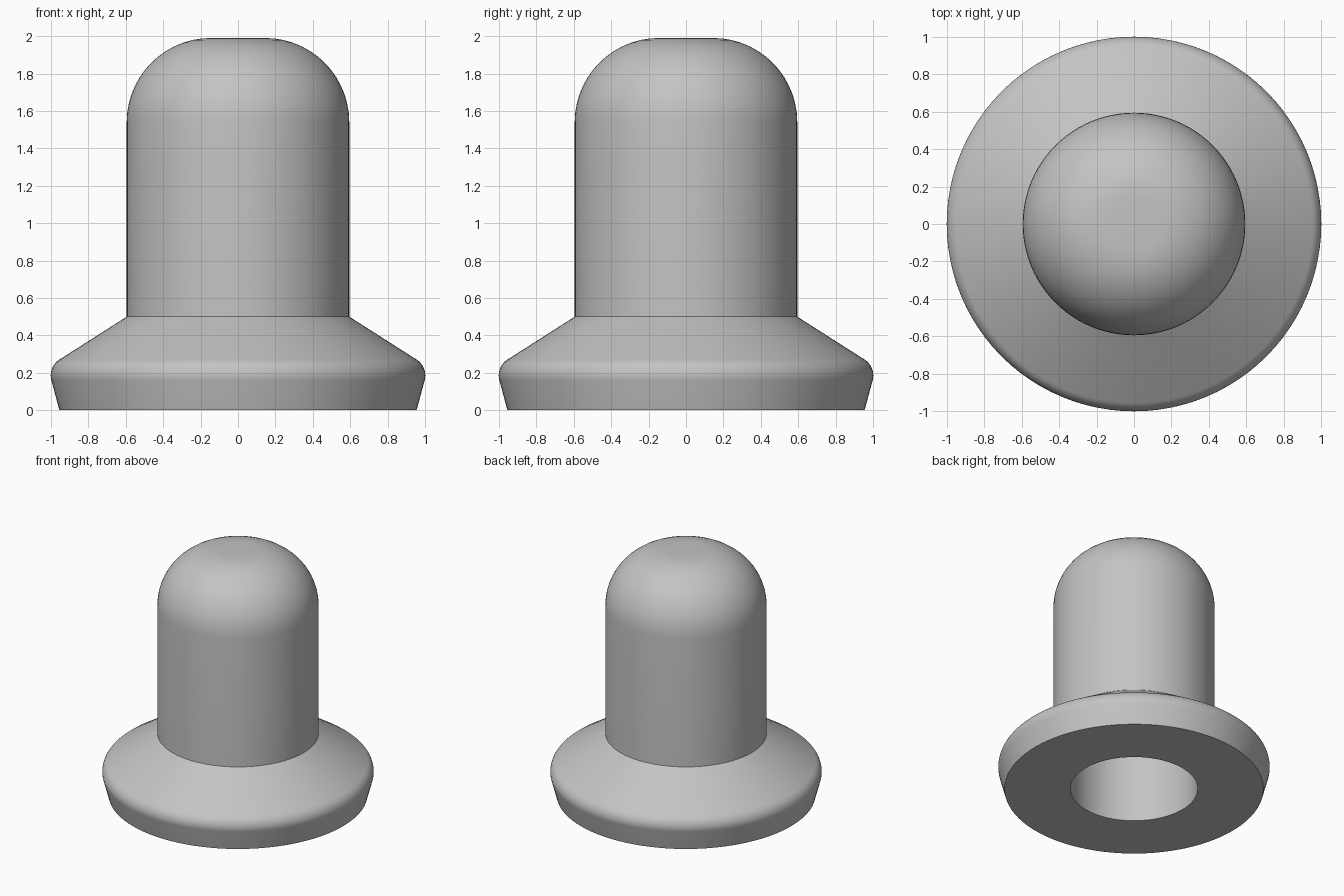
import bpy, bmesh, math
from mathutils import Vector

cube = bpy.data.objects.get("Cube")
if cube:
    bpy.data.objects.remove(cube)

SEGMENTS = 96

grey = bpy.data.materials.new("plain grey")
grey.use_nodes = True
colour = (0.55, 0.55, 0.55, 1)
grey.diffuse_color = colour
grey.node_tree.nodes["Principled BSDF"].inputs["Base Color"].default_value = colour


def round_profile(corners, steps=14):
    """Turn (radius, height, fillet) corners into a profile with round fillets."""
    points = []
    for i, (x, z, r) in enumerate(corners):
        p = Vector((x, z))
        if r == 0:
            points.append(p)
            continue
        a = (Vector(corners[i - 1][:2]) - p).normalized()
        b = (Vector(corners[i + 1][:2]) - p).normalized()
        half = a.angle(b) / 2
        centre = p + (a + b).normalized() * r / math.sin(half)
        start = p + a * r / math.tan(half) - centre
        end = p + b * r / math.tan(half) - centre
        sweep = start.angle(end)
        for k in range(steps + 1):
            t = k / steps
            points.append(centre + (start * math.sin((1 - t) * sweep)
                                    + end * math.sin(t * sweep)) / math.sin(sweep))
    return points


def lathe(name, corners):
    """Spin a closed profile around the z axis."""
    bm = bmesh.new()
    verts = [bm.verts.new((p.x, 0, p.y)) for p in round_profile(corners)]
    edges = [bm.edges.new(pair) for pair in zip(verts, verts[1:])]
    bmesh.ops.spin(bm, geom=verts + edges, cent=(0, 0, 0), axis=(0, 0, 1),
                   angle=math.tau, steps=SEGMENTS, use_duplicate=False)
    bmesh.ops.remove_doubles(bm, verts=bm.verts, dist=0.0001)
    bmesh.ops.recalc_face_normals(bm, faces=bm.faces)
    mesh = bpy.data.meshes.new(name)
    bm.to_mesh(mesh)
    bm.free()
    mesh.materials.append(grey)
    obj = bpy.data.objects.new(name, mesh)
    bpy.context.collection.objects.link(obj)
    bpy.ops.object.select_all(action="DESELECT")
    obj.select_set(True)
    bpy.context.view_layer.objects.active = obj
    bpy.ops.object.shade_smooth_by_angle(angle=math.radians(25))
    return obj


# Hollow domed cap with a flared foot: outer wall up, bore from the inside down
lathe("domed_cap", [
    (0, 1.99, 0),
    (0.595, 1.99, 0.45),    # dome shoulder
    (0.595, 0.5, 0),        # stem meets flange
    (1.017, 0.231, 0.1),    # rounded flange rim
    (0.955, 0, 0),          # foot
    (0.47, 0, 0),           # bore opening
    (0.47, 1.87, 0.33),     # bore shoulder
    (0, 1.87, 0),
])
